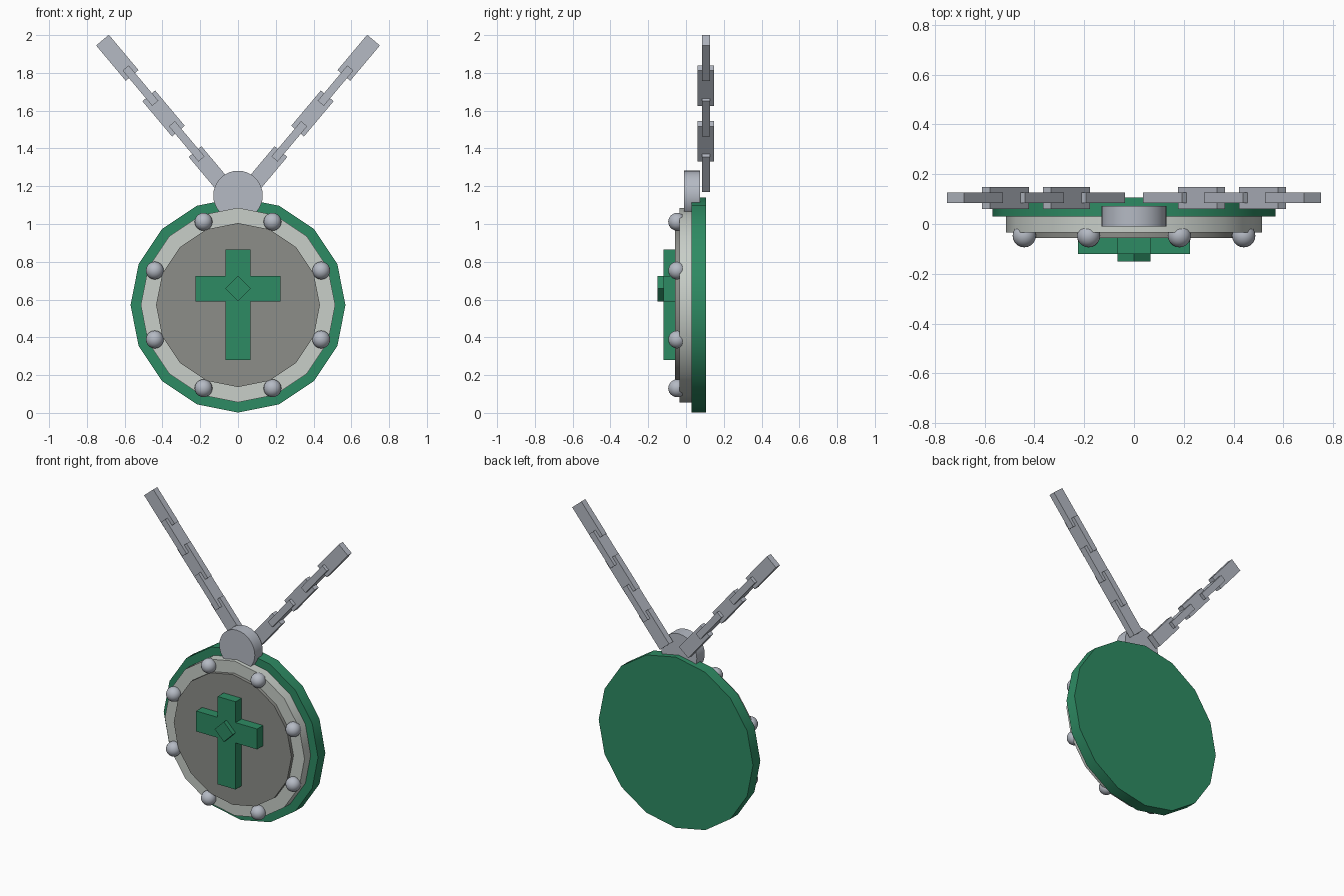
import bpy, bmesh, math
from mathutils import Matrix, Vector

if "Cube" in bpy.data.objects:
    bpy.data.objects.remove(bpy.data.objects["Cube"])

CZ = 0.571  # height of the medallion centre


def material(name, rgb):
    m = bpy.data.materials.new(name)
    m.diffuse_color = (*rgb, 1)
    m.use_nodes = True
    m.node_tree.nodes["Principled BSDF"].inputs["Base Color"].default_value = m.diffuse_color
    return m


GREEN = material("green enamel", (0.027, 0.258, 0.125))
SILVER = material("silver", (0.46, 0.49, 0.55))
PALE = material("pale grey", (0.58, 0.62, 0.58))
GREY = material("dark grey", (0.265, 0.27, 0.25))


def finish(name, bm, mat, smooth=False):
    bmesh.ops.recalc_face_normals(bm, faces=bm.faces)
    me = bpy.data.meshes.new(name)
    bm.to_mesh(me)
    bm.free()
    me.materials.append(mat)
    ob = bpy.data.objects.new(name, me)
    bpy.context.collection.objects.link(ob)
    if smooth:
        bpy.ops.object.select_all(action='DESELECT')
        ob.select_set(True)
        bpy.context.view_layer.objects.active = ob
        bpy.ops.object.shade_smooth_by_angle(angle=math.radians(30))
    return ob


def plate(name, points, y0, y1, mat, smooth=False):
    """Extrude an (x, z) outline from y0 back to y1."""
    bm = bmesh.new()
    face = bm.faces.new([bm.verts.new((x, y0, z)) for x, z in points])
    out = bmesh.ops.extrude_face_region(bm, geom=[face])
    moved = [v for v in out["geom"] if isinstance(v, bmesh.types.BMVert)]
    bmesh.ops.translate(bm, verts=moved, vec=(0, y1 - y0, 0))
    return finish(name, bm, mat, smooth)


def circle(r, z, sides):
    return [(r * math.sin(math.tau * i / sides), z + r * math.cos(math.tau * i / sides))
            for i in range(sides)]


# Stacked medallion discs
plate("backing_disc", circle(0.569, CZ, 16), 0.03, 0.107, GREEN, True)
plate("rim_disc", circle(0.515, CZ, 16), -0.035, 0.03, PALE, True)
plate("face_disc", circle(0.434, CZ, 16), -0.057, -0.035, GREY, True)

# Cross emblem and its diamond boss
half = [(0.066, 0.865), (0.066, 0.726), (0.225, 0.726),
        (0.225, 0.59), (0.066, 0.59), (0.066, 0.28)]
plate("cross", half + [(-x, z) for x, z in reversed(half)], -0.12, -0.057, GREEN)
plate("cross_diamond", circle(0.067, 0.658, 4), -0.15, -0.12, GREEN)

# Round bail at the top
plate("bail", circle(0.131, 1.151, 32), -0.01, 0.073, SILVER, True)

# Beads around the rim
for i in range(8):
    a = math.radians(22.5 + 45 * i)
    bm = bmesh.new()
    pos = Vector((0.477 * math.cos(a), -0.047, CZ + 0.477 * math.sin(a)))
    bmesh.ops.create_uvsphere(bm, u_segments=20, v_segments=12, radius=0.047,
                              matrix=Matrix.Translation(pos))
    finish("bead_%d" % (i + 1), bm, SILVER, True)

# Two chain arms, every second link turned a quarter
for side, word in ((1, "right"), (-1, "left")):
    for i in range(5):
        pos = Vector((side * (0.149 + 0.1225 * i), 0.105, 1.29 + 0.1475 * i))
        size = (0.244, 0.042, 0.088) if i % 2 == 0 else (0.244, 0.088, 0.042)
        turn = Matrix.Rotation(-side * math.radians(50), 4, 'Y')
        bm = bmesh.new()
        bmesh.ops.create_cube(bm, size=1, matrix=Matrix.Translation(pos) @ turn
                              @ Matrix.Diagonal((*size, 1)))
        finish("chain_link_%s_%d" % (word, i + 1), bm, SILVER)
